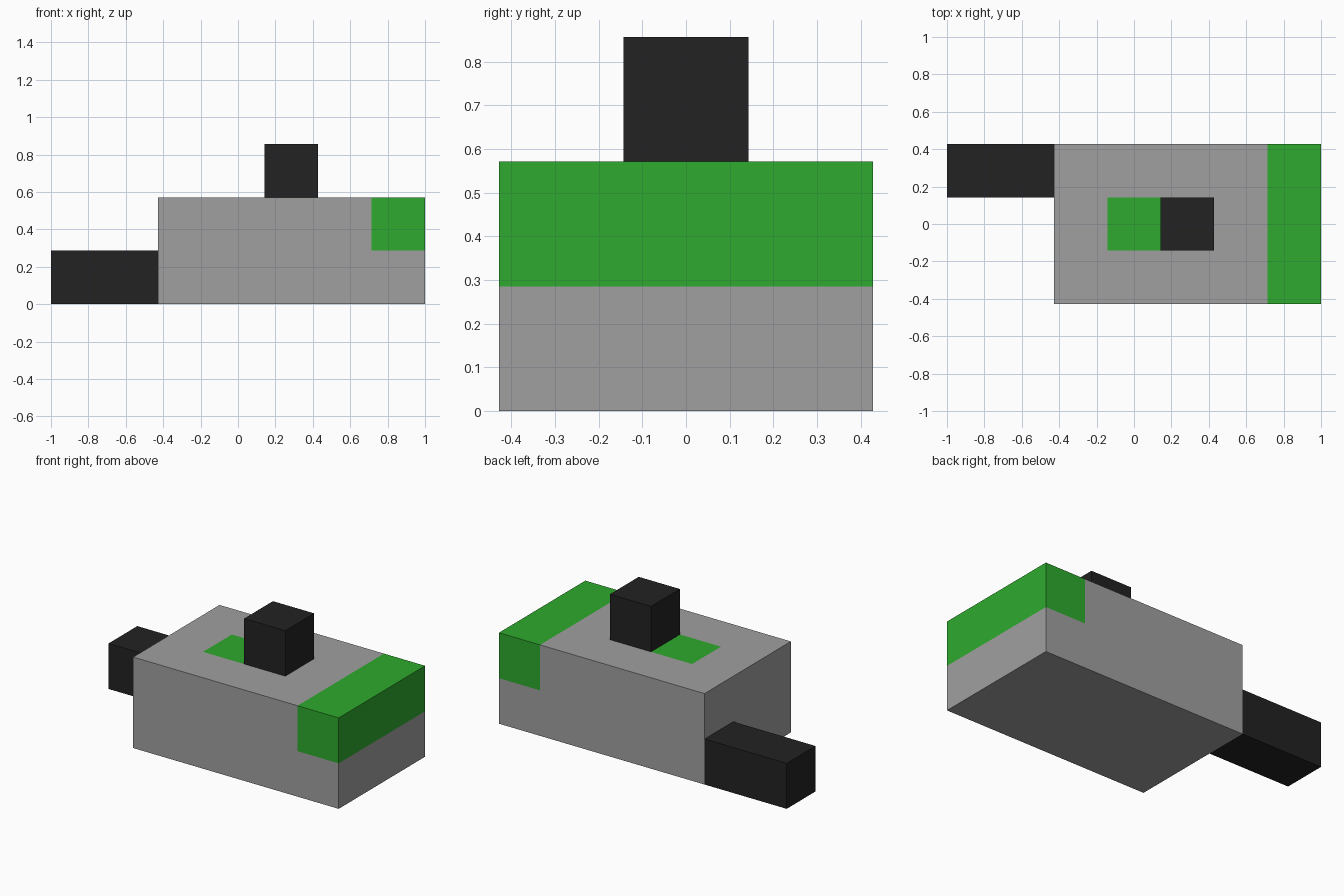
import bpy, bmesh
from mathutils import Vector

cube = bpy.data.objects.get("Cube")
if cube:
    bpy.data.objects.remove(cube, do_unlink=True)

U = 2 / 7  # one block


def linear(c):
    c /= 255
    return c / 12.92 if c <= 0.04045 else ((c + 0.055) / 1.055) ** 2.4


def material(name, *rgb):
    m = bpy.data.materials.new(name)
    m.use_nodes = True
    col = (*[linear(c) for c in rgb], 1)
    m.diffuse_color = col
    bsdf = next(n for n in m.node_tree.nodes if n.type == 'BSDF_PRINCIPLED')
    bsdf.inputs["Base Color"].default_value = col
    return m


grey = material("grey", 160, 160, 160)
green = material("green", 46, 170, 46)
black = material("black", 34, 34, 34)


def box(name, lo, hi, mats, cuts=(), rule=None):
    """Box between two corners in block units, cut by planes (axis, position)."""
    lo, hi = Vector(lo), Vector(hi)
    bm = bmesh.new()
    bmesh.ops.create_cube(bm, size=1)
    for v in bm.verts:
        v.co = (lo + hi) / 2 + Vector(a * b for a, b in zip(v.co, hi - lo))
    for axis, pos in cuts:
        co, no = Vector((0, 0, 0)), Vector((0, 0, 0))
        co[axis], no[axis] = pos, 1
        bmesh.ops.bisect_plane(bm, geom=bm.verts[:] + bm.edges[:] + bm.faces[:],
                               plane_co=co, plane_no=no)
    bm.normal_update()
    if rule:
        for f in bm.faces:
            f.material_index = int(rule(f.calc_center_median(), f.normal))
    bmesh.ops.scale(bm, vec=(U, U, U), verts=bm.verts)
    me = bpy.data.meshes.new(name)
    bm.to_mesh(me)
    bm.free()
    for m in mats:
        me.materials.append(m)
    ob = bpy.data.objects.new(name, me)
    bpy.context.collection.objects.link(ob)
    return ob


def is_green(c, n):
    end_band = c.x > 2.5 and c.z > 1
    top_patch = n.z > 0.5 and abs(c.x) < 0.5 and abs(c.y) < 0.5
    return end_band or top_patch


# Main body with a green upper end and a green square on top
box("body", (-1.5, -1.5, 0), (3.5, 1.5, 2), [grey, green],
    [(0, -0.5), (0, 0.5), (0, 2.5), (1, -0.5), (1, 0.5), (2, 1)], is_green)

# Cube standing on top
box("top_block", (0.5, -0.5, 2), (1.5, 0.5, 3), [black])

# Bar reaching out at the rear corner
box("side_bar", (-3.5, 0.5, 0), (-1.5, 1.5, 1), [black])
